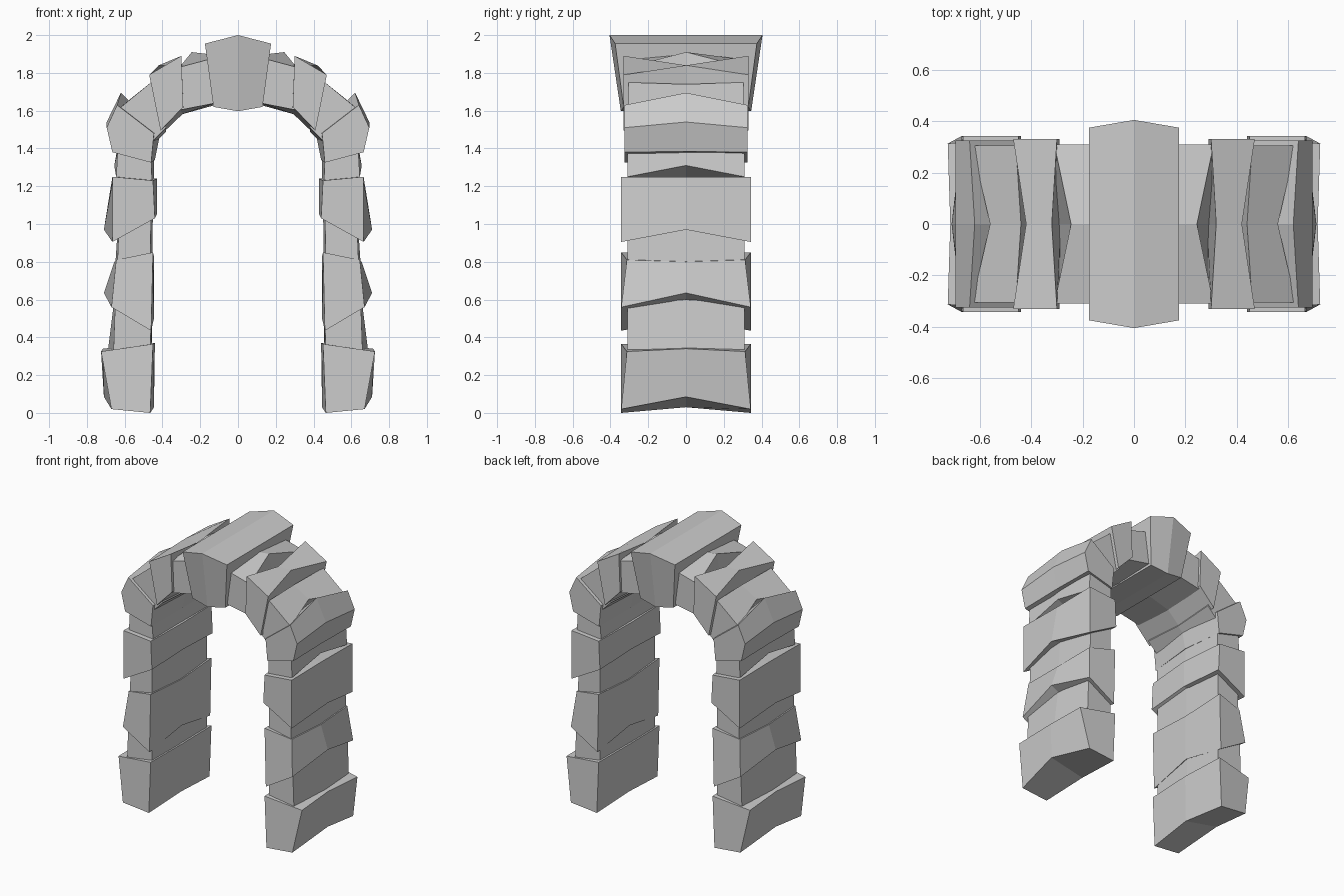
import bpy
import bmesh

cube = bpy.data.objects.get("Cube")
if cube:
    bpy.data.objects.remove(cube, do_unlink=True)

# One pale stone colour for the whole arch
stone_grey = bpy.data.materials.new("pale_stone")
stone_grey.use_nodes = True
colour = (0.6, 0.6, 0.6, 1)
stone_grey.diffuse_color = colour
stone_grey.node_tree.nodes["Principled BSDF"].inputs["Base Color"].default_value = colour


def make_stone(name, sections):
    """Skin a flat-faced stone through a row of matching cross-sections."""
    bm = bmesh.new()
    rings = [[bm.verts.new(point) for point in section] for section in sections]
    count = len(rings[0])
    for near, far in zip(rings, rings[1:]):
        for i in range(count):
            j = (i + 1) % count
            bm.faces.new((near[i], near[j], far[j], far[i]))
    bm.faces.new(rings[0])
    bm.faces.new(rings[-1])
    bmesh.ops.recalc_face_normals(bm, faces=bm.faces)
    mesh = bpy.data.meshes.new(name)
    bm.to_mesh(mesh)
    bm.free()
    mesh.materials.append(stone_grey)
    stone = bpy.data.objects.new(name, mesh)
    bpy.context.collection.objects.link(stone)
    return stone


def stone_pair(name, end, middle, depth, tapered=()):
    """Matching left and right stones, with a bent middle section.

    Profiles are (x, z) points running outer top, inner top, inner bottom, outer bottom.
    Points listed in tapered are pulled in from the front and back faces.
    """
    depths = [depth - 0.03 if i in tapered else depth for i in range(len(end))]
    for side, sign in (("left", 1), ("right", -1)):
        front = [(sign * x, -y, z) for (x, z), y in zip(end, depths)]
        centre = [(sign * x, 0, z) for x, z in middle]
        back = [(x, -y, z) for x, y, z in front]
        make_stone(side + "_" + name, (front, centre, back))


# Large projecting leg stones
stone_pair("foot_stone",
           end=[(0.725, 0.325), (0.45, 0.365), (0.465, 0), (0.67, 0.02)],
           middle=[(0.715, 0.34), (0.44, 0.37), (0.445, 0.03), (0.71, 0.085)],
           depth=0.343, tapered=[0])
stone_pair("lower_leg_stone",
           end=[(0.645, 0.81), (0.45, 0.85), (0.46, 0.435), (0.67, 0.56)],
           middle=[(0.655, 0.8), (0.445, 0.83), (0.445, 0.5), (0.71, 0.635)],
           depth=0.343, tapered=[0])
stone_pair("upper_leg_stone",
           end=[(0.665, 1.25), (0.45, 1.23), (0.44, 1.03), (0.665, 0.905)],
           middle=[(0.66, 1.25), (0.43, 1.24), (0.43, 1.05), (0.71, 0.97)],
           depth=0.343)

# Recessed stones between the large ones
stone_pair("lower_joint_stone",
           end=[(0.65, 0.58), (0.46, 0.5), (0.465, 0.3), (0.66, 0.3)],
           middle=[(0.655, 0.6), (0.455, 0.55), (0.455, 0.3), (0.69, 0.32)],
           depth=0.31)
stone_pair("middle_joint_stone",
           end=[(0.63, 1), (0.46, 1.1), (0.465, 0.75), (0.64, 0.75)],
           middle=[(0.635, 1), (0.45, 1.1), (0.455, 0.75), (0.65, 0.78)],
           depth=0.31)
stone_pair("upper_joint_stone",
           end=[(0.635, 1.42), (0.46, 1.38), (0.455, 1.2), (0.645, 1.25)],
           middle=[(0.63, 1.42), (0.445, 1.38), (0.445, 1.22), (0.655, 1.31)],
           depth=0.31)

# Haunch stone where the leg turns into the arch
stone_pair("haunch_stone",
           end=[(0.64, 1.63), (0.445, 1.48), (0.46, 1.325), (0.665, 1.38), (0.695, 1.51)],
           middle=[(0.62, 1.695), (0.41, 1.49), (0.44, 1.34), (0.665, 1.385), (0.695, 1.54)],
           depth=0.325)

# Arch ring stones from the haunch up to the keystone
stone_pair("low_ring_stone",
           end=[(0.63, 1.61), (0.46, 1.75), (0.38, 1.51), (0.45, 1.44)],
           middle=[(0.56, 1.67), (0.44, 1.74), (0.38, 1.49), (0.43, 1.44)],
           depth=0.305)
stone_pair("ring_stone",
           end=[(0.47, 1.79), (0.3, 1.89), (0.29, 1.62), (0.41, 1.495)],
           middle=[(0.42, 1.84), (0.32, 1.84), (0.285, 1.59), (0.4, 1.48)],
           depth=0.33)
stone_pair("high_ring_stone",
           end=[(0.31, 1.83), (0.16, 1.87), (0.12, 1.64), (0.3, 1.605)],
           middle=[(0.245, 1.91), (0.16, 1.9), (0.12, 1.63), (0.3, 1.58)],
           depth=0.31)

# Keystone: a six-sided wedge, deeper at the crown
half = [(0.175, 0.375, 1.955), (0.13, 0.33, 1.62)]
(top_x, top_y, top_z), (low_x, low_y, low_z) = half
key_front = [(-top_x, -top_y, top_z), (0, -0.405, 2), (top_x, -top_y, top_z),
             (low_x, -low_y, low_z), (0, -0.345, 1.597), (-low_x, -low_y, low_z)]
key_back = [(x, -y, z) for x, y, z in key_front]
keystone = make_stone("keystone", (key_front, key_back))

# Split the keystone faces along the centre ridge
bm = bmesh.new()
bm.from_mesh(keystone.data)
for face in [f for f in bm.faces if len(f.verts) > 4]:
    ridge = [v for v in face.verts if abs(v.co.x) < 0.001]
    bmesh.utils.face_split(face, ridge[0], ridge[1])
bm.to_mesh(keystone.data)
bm.free()
